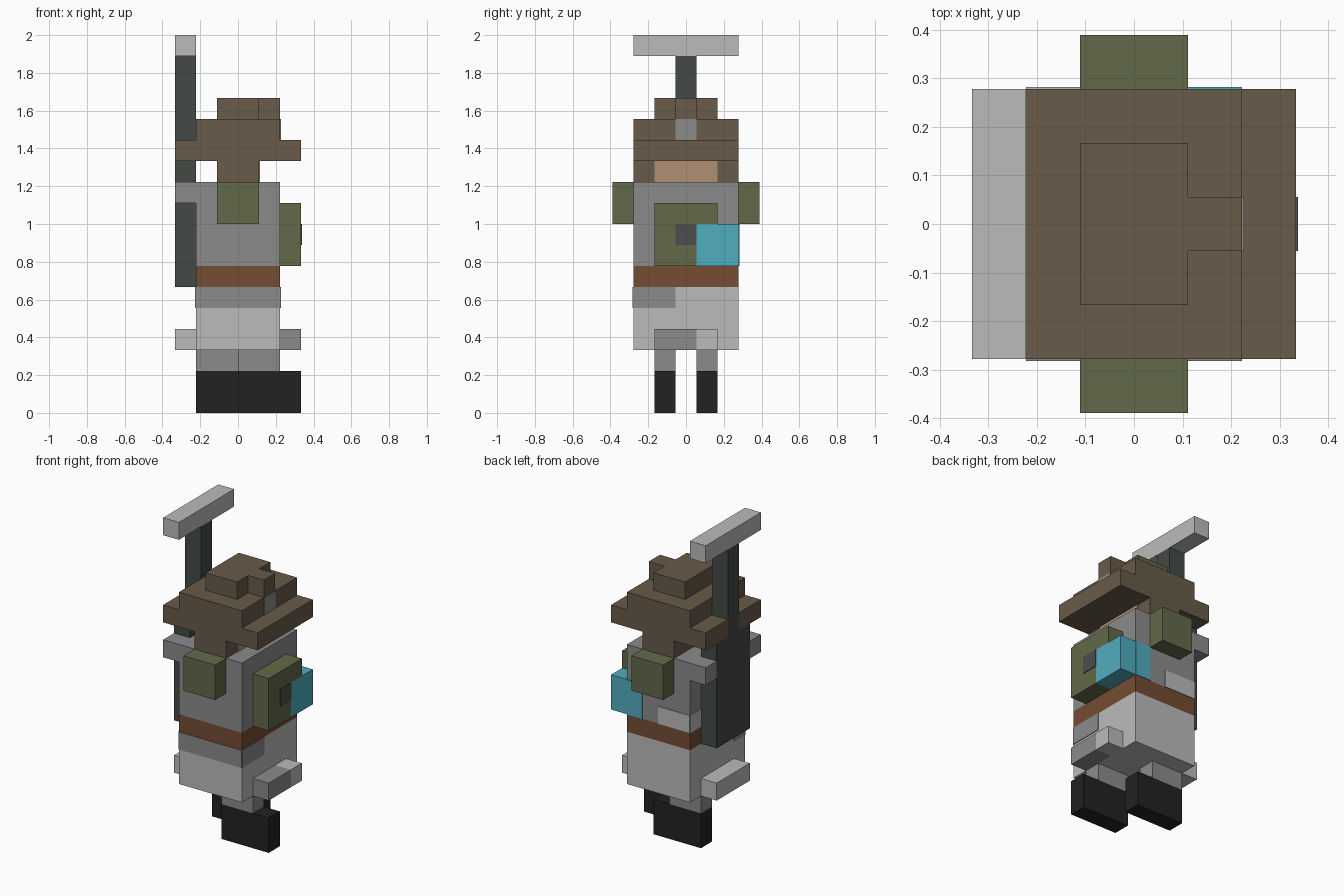
import bpy, bmesh
from mathutils import Vector

if "Cube" in bpy.data.objects:
    bpy.data.objects.remove(bpy.data.objects["Cube"], do_unlink=True)

U = 2 / 18        # one block
T = 0.04          # plate thickness in blocks


def material(name, hex_code):
    srgb = [int(hex_code[i:i + 2], 16) / 255 for i in (0, 2, 4)]
    rgb = [c / 12.92 if c <= 0.04045 else ((c + 0.055) / 1.055) ** 2.4 for c in srgb]
    m = bpy.data.materials.new(name)
    m.use_nodes = True
    m.diffuse_color = (*rgb, 1)
    bsdf = next(n for n in m.node_tree.nodes if n.type == 'BSDF_PRINCIPLED')
    bsdf.inputs["Base Color"].default_value = (*rgb, 1)
    bsdf.inputs["Roughness"].default_value = 0.9
    return m


BROWN = material("hat brown", "685b49")
LIGHT = material("light grey", "bbbbbb")
GREY = material("mid grey", "8b8b8b")
GREEN = material("moss green", "626a49")
TEAL = material("teal", "50adc0")
SKIN = material("skin", "b08f73")
HANDLE = material("handle grey", "444a46")
BLACK = material("boot black", "222222")
BELT = material("belt brown", "764d33")
DARK = material("buckle grey", "4c4d4d")


def box(name, mat, x, y, z):
    """Box from (low, high) ranges given in blocks."""
    lo, hi = (Vector(p) * U for p in zip(x, y, z))
    bm = bmesh.new()
    bmesh.ops.create_cube(bm, size=1)
    for v in bm.verts:
        v.co = Vector(v.co[i] * (hi[i] - lo[i]) + (lo[i] + hi[i]) / 2 for i in range(3))
    mesh = bpy.data.meshes.new(name)
    bm.to_mesh(mesh)
    bm.free()
    mesh.materials.append(mat)
    ob = bpy.data.objects.new(name, mesh)
    bpy.context.collection.objects.link(ob)
    return ob


def pair(name, mat, x, y, z):
    """The same box on both sides of y = 0."""
    box(name + "_a", mat, x, y, z)
    box(name + "_b", mat, x, (-y[1], -y[0]), z)


# Legs and boots, mid-stride
for side, x, y in (("right", 0, -1.5), ("left", -2, 0.5)):
    box(side + "_boot", BLACK, (x, x + 3), (y, y + 1), (0, 2))
    box(side + "_leg", GREY, (x, x + 2), (y, y + 1), (2, 3))

# Tunic skirt with its darker fold
W, D = (-2, 2), (-2.5, 2.5)
box("skirt", LIGHT, W, D, (3, 6))
box("skirt_fold_side", GREY, W, (-2.5 - T, -2.5), (5, 6))
box("skirt_fold_front", GREY, (2, 2 + T), (-2.5, -0.5), (5, 6))
box("skirt_fold_back", GREY, (-2 - T, -2), (-2.5, -1.5), (5, 6))
box("front_hem", GREY, (2, 3), (-1.5, 0.5), (3, 4))
box("front_hem_end", LIGHT, (2, 3), (0.5, 1.5), (3, 4))
box("back_hem", LIGHT, (-3, -2), (-1.5, 1.5), (3, 4))

# Belt and torso
box("belt", BELT, W, D, (6, 7))
box("torso", GREY, W, D, (7, 11))
box("torso_patch_side", LIGHT, (-2, 0), (2.5, 2.5 + T), (7, 8))
box("torso_patch_back", LIGHT, (-2 - T, -2), (1.5, 2.5), (7, 8))
pair("shoulder_pad", GREEN, (-1, 1), (2.5, 3.5), (9, 11))
pair("back_strap", GREY, (-3, -2), (1.5, 2.5), (10, 11))

# Chest pouch and teal flask
box("pouch", GREEN, (2, 3), (-1.5, 0.5), (7, 10))
box("pouch_top", GREEN, (2, 3), (0.5, 1.5), (9, 10))
box("pouch_buckle", DARK, (3, 3 + T), (-0.5, 0.5), (8, 9))
box("flask", TEAL, (2, 3), (0.5, 2.5), (7, 9))
box("flask_side", TEAL, (1, 2), (2.5, 2.5 + T), (7, 9))

# Head and hat
box("hair", BROWN, (-1, 1), D, (11, 12))
box("face", SKIN, (1, 1 + T), (-1.5, 1.5), (11, 12))
box("hat_brim", BROWN, (-2, 3), D, (12, 13))
pair("hat_brim_back", BROWN, (-3, -2), (0.5, 2.5), (12, 13))
box("hat_crown", BROWN, W, D, (13, 14))
box("hat_top", BROWN, (-1, 1), (-1.5, 1.5), (14, 15))
box("hat_ridge", BROWN, (1, 2), (-0.5, 0.5), (14, 15))
box("hat_badge", GREY, (2, 2 + T), (-0.5, 0.5), (13, 14))

# Tool carried on the back
box("tool_blade", HANDLE, (-3, -2), (-1.5, 1.5), (6, 12))
box("tool_shaft", HANDLE, (-3, -2), (-0.5, 0.5), (12, 17))
box("tool_grip", LIGHT, (-3, -2), D, (17, 18))
